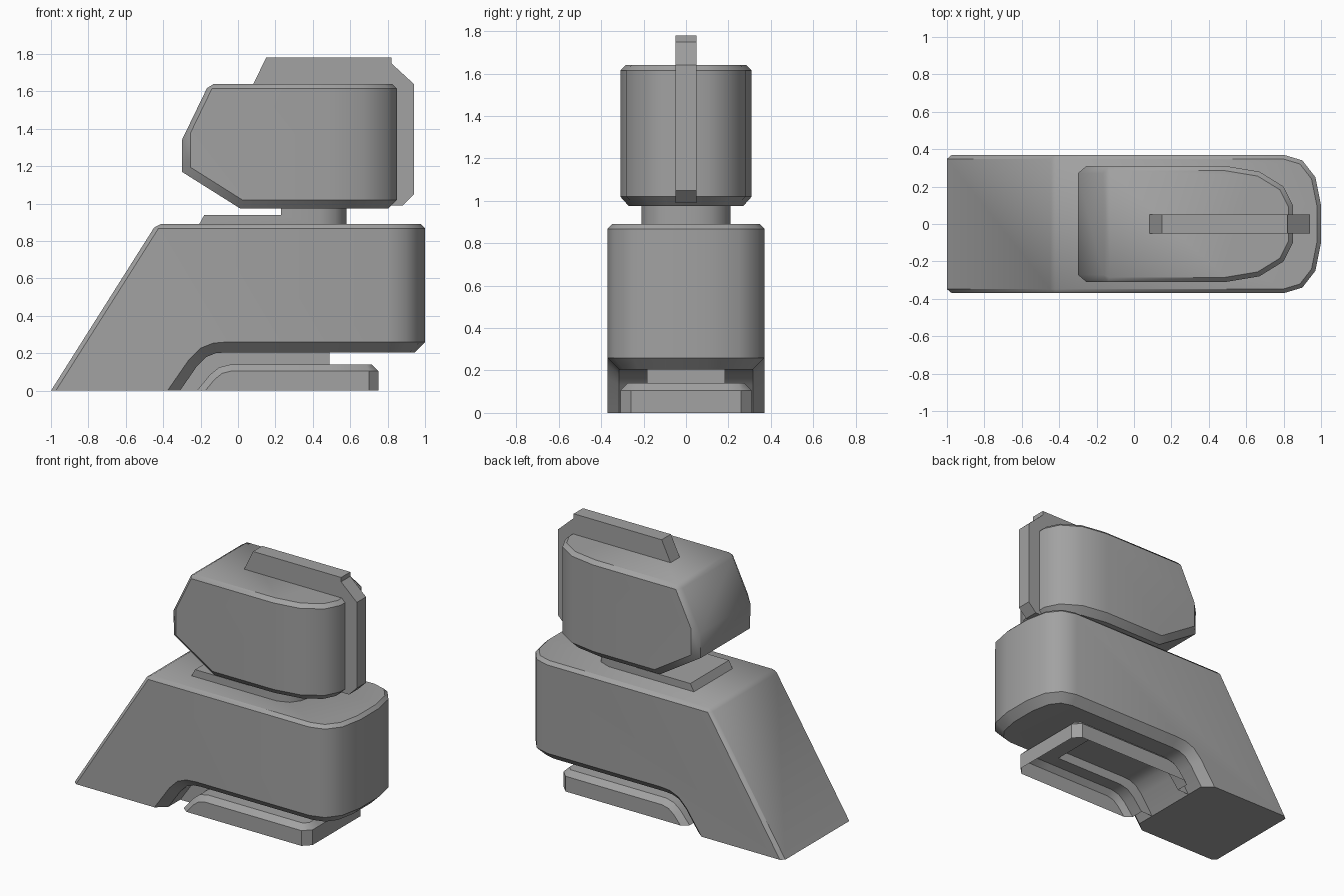
import bpy, bmesh, math
from mathutils import Vector

cube = bpy.data.objects.get("Cube")
if cube:
    bpy.data.objects.remove(cube, do_unlink=True)

grey = bpy.data.materials.new("matte grey")
grey.use_nodes = True
grey.diffuse_color = (0.36, 0.36, 0.36, 1)
grey.node_tree.nodes["Principled BSDF"].inputs["Base Color"].default_value = grey.diffuse_color


def prism(name, points, axis, low, high):
    """Extrude a 2D outline: axis 'y' takes (x, z) points, axis 'z' takes (x, y)."""
    bm = bmesh.new()
    place = (lambda u, v: (u, low, v)) if axis == "y" else (lambda u, v: (u, v, low))
    face = bm.faces.new([bm.verts.new(place(u, v)) for u, v in points])
    ext = bmesh.ops.extrude_face_region(bm, geom=[face])["geom"]
    move = Vector((0, high - low, 0) if axis == "y" else (0, 0, high - low))
    bmesh.ops.translate(bm, vec=move, verts=[g for g in ext if isinstance(g, bmesh.types.BMVert)])
    bmesh.ops.recalc_face_normals(bm, faces=bm.faces)
    mesh = bpy.data.meshes.new(name)
    bm.to_mesh(mesh)
    bm.free()
    mesh.materials.append(grey)
    obj = bpy.data.objects.new(name, mesh)
    bpy.context.collection.objects.link(obj)
    return obj


def bake(obj):
    """Apply all modifiers of an object."""
    graph = bpy.context.evaluated_depsgraph_get()
    mesh = bpy.data.meshes.new_from_object(obj.evaluated_get(graph))
    obj.modifiers.clear()
    obj.data = mesh


def edit(obj, action):
    bm = bmesh.new()
    bm.from_mesh(obj.data)
    action(bm)
    bm.to_mesh(obj.data)
    bm.free()


def smooth(obj):
    bpy.ops.object.select_all(action="DESELECT")
    obj.select_set(True)
    bpy.context.view_layer.objects.active = obj
    bpy.ops.object.shade_smooth_by_angle(angle=math.radians(40))


def shaped(name, profile, half_plan, chamfer=None):
    """Side profile limited by a mirrored plan outline, with chosen edges chamfered."""
    obj = prism(name, profile, "y", -1, 1)
    plan = half_plan + [(x, -y) for x, y in reversed(half_plan)]
    cutter = prism(name + "_plan", plan, "z", -1, 3)
    mod = obj.modifiers.new("plan", "BOOLEAN")
    mod.operation, mod.solver, mod.object = "INTERSECT", "EXACT", cutter
    bake(obj)
    bpy.data.objects.remove(cutter, do_unlink=True)

    def weigh(bm):
        bmesh.ops.remove_doubles(bm, verts=bm.verts, dist=0.0005)
        bmesh.ops.dissolve_limit(bm, angle_limit=0.01, verts=bm.verts, edges=bm.edges)
        layer = bm.edges.layers.float.new("bevel_weight_edge")
        for e in bm.edges:
            a, b = (v.co for v in e.verts)
            grounded = max(a.z, b.z) < 0.005
            if e.calc_face_angle(0) > 0.7 and not grounded:
                e[layer] = chamfer((a + b) / 2, b - a) * 10

    if chamfer:
        edit(obj, weigh)
        mod = obj.modifiers.new("chamfer", "BEVEL")
        mod.limit_method, mod.width, mod.segments = "WEIGHT", 0.1, 1
        mod.use_clamp_overlap = False
        bake(obj)
    smooth(obj)
    return obj


# Main body: sloping leg at one end, rounded nose at the other
arch = [(-0.31, 0), (-0.22, 0.13), (-0.17, 0.18), (-0.12, 0.2), (-0.06, 0.205)]
shaped("body",
       [(-1, 0), (-0.437, 0.89), (1.5, 0.89), (1.5, 0.205)] + arch[::-1],
       [(-1.5, 0.37), (0.8, 0.37), (0.9, 0.34), (0.97, 0.25), (1, 0.1)],
       lambda m, d: 0.055 if m.z < 0.3 and m.x > -0.4 else 0.022)

# Upper head
shaped("head",
       [(-0.3, 1.17), (-0.3, 1.34), (-0.155, 1.64), (1.5, 1.64), (1.5, 0.975), (0.01, 0.975)],
       [(-1.5, 0.31), (0.49, 0.31), (0.67, 0.28), (0.8, 0.2), (0.85, 0.1)],
       lambda m, d: 0.025 if m.z > 1.4 else 0 if abs(d.y) > 0.4 else 0.045)

# Stepped turret collar between body and head
shaped("collar",
       [(-0.21, 0.885), (-0.18, 0.94), (0.23, 0.94), (0.23, 0.99), (1, 0.99), (1, 0.885)],
       [(-1, 0.21), (0.44, 0.21), (0.52, 0.18), (0.565, 0.12), (0.58, 0.05)])

# Fin running over the top and down the end of the head
smooth(prism("fin",
             [(0.08, 1.635), (0.15, 1.78), (0.82, 1.78), (0.82, 1.75), (0.94, 1.64),
              (0.94, 1.05), (0.88, 0.99), (0.8, 0.99), (0.8, 1.6)], "y", -0.05, 0.05))

# Clamp foot: hollow, open underneath and where the stem joins it
curve = [(-0.22, 0), (-0.15, 0.085), (-0.1, 0.125), (-0.04, 0.14)]
foot = shaped("foot", curve + [(1, 0.14), (1, 0)],
              [(-1, 0.31), (0.7, 0.31), (0.75, 0.26)],
              lambda m, d: 0 if abs(d.z) > 0.09 and abs(d.x) < 0.01 else 0.035)


def hollow(bm):
    for co, no in (((0, 0.185, 0), (0, 1, 0)), ((0, -0.185, 0), (0, 1, 0)), ((0.49, 0, 0), (1, 0, 0))):
        bmesh.ops.bisect_plane(bm, geom=bm.verts[:] + bm.edges[:] + bm.faces[:],
                               plane_co=co, plane_no=no)
    gone = []
    for f in bm.faces:
        c = f.calc_center_median()
        if f.normal.z < -0.9 or (abs(c.y) < 0.184 and c.x < 0.489):
            gone.append(f)
    bmesh.ops.delete(bm, geom=gone, context="FACES")


edit(foot, hollow)

# Stem joining the foot to the body, an open tube
stem = prism("stem", arch + [(0.49, 0.205), (0.49, 0.14)] + curve[::-1], "y", -0.185, 0.185)
edit(stem, lambda bm: bmesh.ops.delete(
    bm, geom=[f for f in bm.faces if abs(f.normal.y) < 0.9 and f.calc_center_median().x < 0.48],
    context="FACES"))
smooth(stem)
